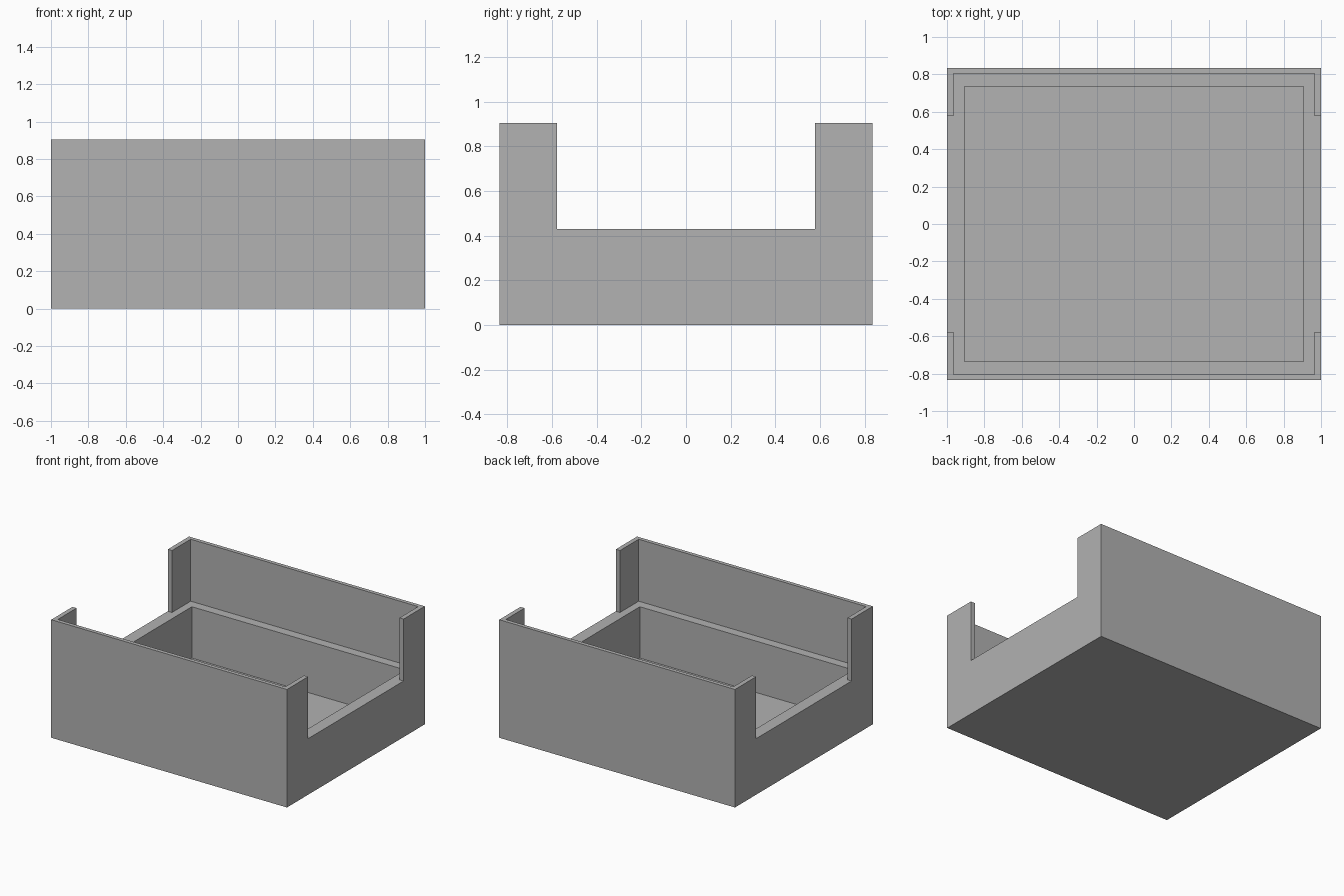
import bpy
import bmesh

if "Cube" in bpy.data.objects:
    bpy.data.objects.remove(bpy.data.objects["Cube"], do_unlink=True)

HALF_X, HALF_Y, HEIGHT = 1.0, 0.835, 0.905
WALL, FLOOR, LEDGE = 0.035, 0.036, 0.43
TOP = HEIGHT + 0.2

grey = bpy.data.materials.new("plain grey")
grey.use_nodes = True
colour = (0.445, 0.445, 0.445, 1)
grey.diffuse_color = colour
grey.node_tree.nodes["Principled BSDF"].inputs["Base Color"].default_value = colour


def block(name, half_x, half_y, low, high, fillet=0):
    """Box centred on the z axis, optionally rounding its bottom edges along x."""
    bm = bmesh.new()
    bmesh.ops.create_cube(bm, size=2)
    for v in bm.verts:
        v.co = (v.co.x * half_x, v.co.y * half_y, high if v.co.z > 0 else low)
    if fillet:
        edges = [e for e in bm.edges
                 if all(v.co.z == low for v in e.verts)
                 and e.verts[0].co.y == e.verts[1].co.y]
        bmesh.ops.bevel(bm, geom=edges, offset=fillet, segments=5,
                        profile=0.5, affect='EDGES')
    mesh = bpy.data.meshes.new(name)
    bm.to_mesh(mesh)
    bm.free()
    mesh.materials.append(grey)
    obj = bpy.data.objects.new(name, mesh)
    bpy.context.collection.objects.link(obj)
    return obj


# Solid outer body
tray = block("open_box", HALF_X, HALF_Y, 0, HEIGHT)

# Upper recess, deep pocket below the ledge, and the notch through both sides
cutters = [
    block("upper_recess_cutter", HALF_X - WALL, HALF_Y - 0.03, LEDGE, TOP),
    block("pocket_cutter", 0.906, 0.735, FLOOR, TOP),
    block("side_notch_cutter", HALF_X + 0.2, 0.578, LEDGE, TOP, fillet=0.02),
]
bpy.context.view_layer.objects.active = tray
for cutter in cutters:
    cutter.hide_render = True
    mod = tray.modifiers.new(cutter.name, 'BOOLEAN')
    mod.operation = 'DIFFERENCE'
    mod.solver = 'EXACT'
    mod.object = cutter
    bpy.ops.object.modifier_apply(modifier=mod.name)
    bpy.data.objects.remove(cutter, do_unlink=True)

# Smooth fillets, sharp corners
bpy.ops.object.select_all(action='DESELECT')
tray.select_set(True)
bpy.ops.object.shade_smooth_by_angle(angle=0.5)
